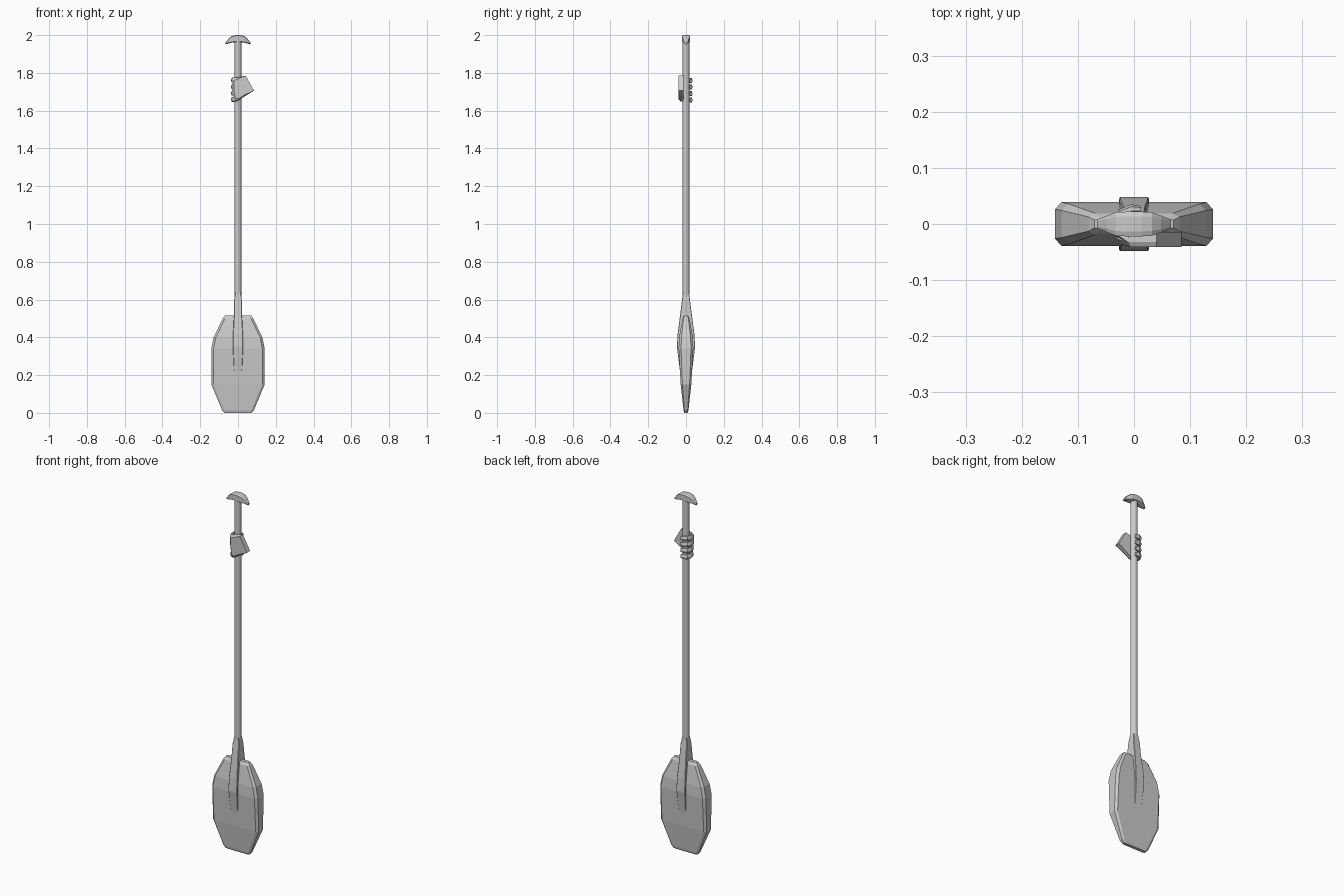
import bpy, bmesh, math
from mathutils import Vector

if "Cube" in bpy.data.objects:
    bpy.data.objects.remove(bpy.data.objects["Cube"])


def loft(name, rings):
    """Skin a list of equal-length vertex rings and cap both ends."""
    bm = bmesh.new()
    rows = [[bm.verts.new(p) for p in ring] for ring in rings]
    n = len(rows[0])
    for a, b in zip(rows, rows[1:]):
        for i in range(n):
            j = (i + 1) % n
            bm.faces.new((a[i], a[j], b[j], b[i]))
    bm.faces.new(rows[0])
    bm.faces.new(rows[-1])
    bmesh.ops.recalc_face_normals(bm, faces=bm.faces)
    mesh = bpy.data.meshes.new(name)
    bm.to_mesh(mesh)
    bm.free()
    ob = bpy.data.objects.new(name, mesh)
    bpy.context.collection.objects.link(ob)
    return ob


def chamfered(w, t, cw, ct):
    """Rectangle outline with cut corners."""
    return [(w, t - ct), (w - cw, t), (cw - w, t), (-w, t - ct),
            (-w, ct - t), (cw - w, -t), (w - cw, -t), (w, ct - t)]


# blade: height, half width, half thickness
blade = [(0, .072, .009), (.014, .084, .013), (.15, .141, .028), (.34, .141, .039),
         (.40, .129, .036), (.50, .081, .019), (.515, .070, .010)]
loft("blade", [[(x, y, z) for x, y in chamfered(w, t, .012, t * .33)] for z, w, t in blade])

# neck: boxy rib running from the shaft into both faces of the blade
neck = [(.14, .018, .022), (.35, .027, .048), (.42, .026, .044), (.52, .021, .031),
        (.60, .020, .021), (.64, .014, .016)]
loft("neck", [[(x, y, z) for x, y in chamfered(w, t, .002, .002)] for z, w, t in neck])

# shaft
bpy.ops.mesh.primitive_cylinder_add(vertices=12, radius=.0185, depth=1.37, location=(0, 0, 1.285))
bpy.context.object.name = "shaft"
bpy.ops.object.shade_smooth_by_angle(angle=math.radians(40))

# grip: curved crossbar, sections along x (x, bottom, top, half depth)
half = [(.013, 1.963, 2.0, .022), (.032, 1.960, 1.995, .021), (.048, 1.956, 1.983, .015),
        (.066, 1.951, 1.961, .008)]
grip = [(-x, b, t, d) for x, b, t, d in reversed(half)] + half
loft("grip", [[(x, -d, b + .004), (x, -d, t - .003), (x, -d * .6, t), (x, d * .6, t),
               (x, d, t - .003), (x, d, b + .004), (x, d * .5, b), (x, -d * .5, b)]
              for x, b, t, d in grip])

# hand back: outline in the front plane, extruded in depth
outline = [(.040, 1.785), (.085, 1.706), (.035, 1.675), (-.002, 1.652),
           (-.022, 1.658), (-.029, 1.71), (-.030, 1.765), (-.010, 1.775)]
centre = Vector((.02, 1.72))
palm = []
for y, s in ((-.041, .84), (-.032, 1), (-.014, 1)):
    ring = []
    for p in outline:
        k = 1 if p[0] > .036 else s
        q = centre + (Vector(p) - centre) * k
        ring.append((q.x, y + (.005 if p[0] < -.02 else 0), q.y))
    palm.append(ring)
loft("hand_back", palm)

# fingers: tubes wrapping the left side of the shaft to the back
path = [(-.010, -.028), (-.027, -.017), (-.029, .004), (-.022, .020), (-.004, .027), (.012, .026)]
for f in range(4):
    rings = []
    for i, (x, y) in enumerate(path):
        a = Vector(path[max(i - 1, 0)])
        b = Vector(path[min(i + 1, len(path) - 1)])
        out = Vector((b.y - a.y, a.x - b.x)).normalized()
        size = .8 if i == len(path) - 1 else 1
        z = 1.763 - f * .034 - i * .001
        rings.append([(x + out.x * .008 * size * math.cos(t), y + out.y * .008 * size * math.cos(t),
                       z + .0145 * size * math.sin(t))
                      for t in (k * math.tau / 6 for k in range(6))])
    loft(f"finger_{f + 1}", rings)
